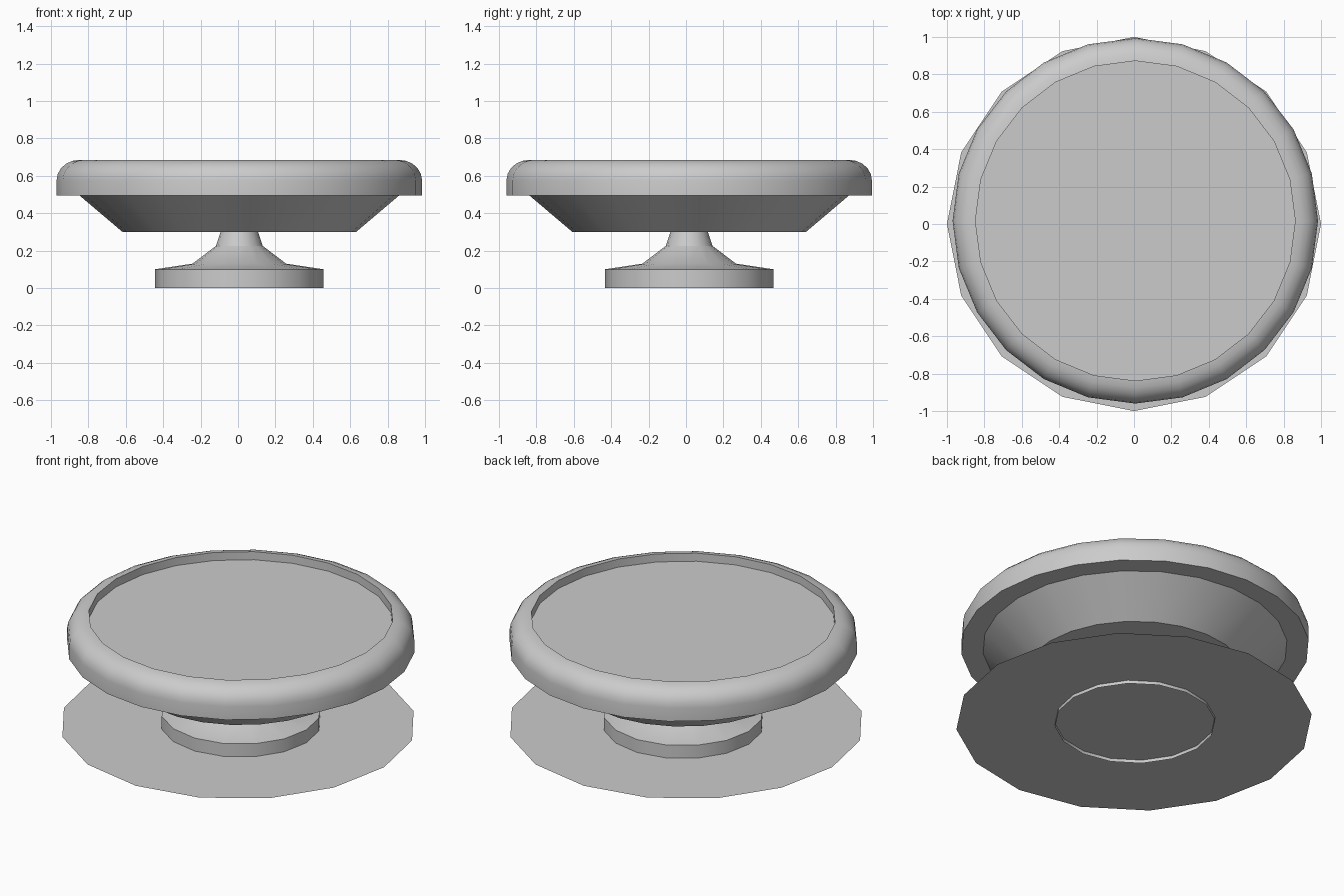
import bpy, bmesh, math

cube = bpy.data.objects.get("Cube")
if cube:
    bpy.data.objects.remove(cube, do_unlink=True)

# One plain grey for everything
grey = bpy.data.materials.new("plain_grey")
grey.use_nodes = True
colour = (0.6, 0.6, 0.6, 1)
grey.diffuse_color = colour
grey.node_tree.nodes["Principled BSDF"].inputs["Base Color"].default_value = colour

CENTRE = (0.007, 0.017)


def turned(name, profile, sides, centre=CENTRE, cap_start=False, cap_end=False):
    """Turn a (radius, height) profile, listed from outside bottom upwards."""
    bm = bmesh.new()
    rings = []
    for r, z in profile:
        rings.append([bm.verts.new((r * math.cos(math.tau * i / sides),
                                    r * math.sin(math.tau * i / sides), z))
                      for i in range(sides)])
    for low, high in zip(rings, rings[1:]):
        for i in range(sides):
            j = (i + 1) % sides
            bm.faces.new((low[i], low[j], high[j], high[i]))
    if cap_start:
        bm.faces.new(rings[0][::-1])
    if cap_end:
        bm.faces.new(rings[-1])
    mesh = bpy.data.meshes.new(name)
    bm.to_mesh(mesh)
    bm.free()
    mesh.materials.append(grey)
    obj = bpy.data.objects.new(name, mesh)
    obj.location = (*centre, 0)
    bpy.context.collection.objects.link(obj)
    bpy.ops.object.select_all(action="DESELECT")
    obj.select_set(True)
    bpy.context.view_layer.objects.active = obj
    bpy.ops.object.shade_smooth_by_angle(angle=math.radians(30))
    return obj


# Thin flat disc around the foot
turned("ground_disc", [(1.0, 0.02)], 16, centre=(0, 0), cap_end=True)

# Hollow foot narrowing into a short stem
turned("pedestal", [(0.45, 0), (0.45, 0.1), (0.25, 0.13),
                    (0.125, 0.225), (0.1, 0.3)], 16)

# Sloping basin with an overhanging rounded rim and a shallow inner lip
RIM, LIP, TOP, SHOULDER = 0.977, 0.855, 0.685, 0.575
SURFACE = 0.635
steps = 5
arc = [(LIP + (RIM - LIP) * math.cos(a), SHOULDER + (TOP - SHOULDER) * math.sin(a))
       for a in (math.pi / 2 * k / steps for k in range(steps + 1))]
turned("basin", [(0.625, 0.3), (LIP, 0.495), (RIM, 0.495)] + arc + [(LIP, SURFACE)],
       24, cap_start=True)

# Flat surface filling the basin
turned("basin_surface", [(LIP, SURFACE)], 24, cap_end=True)
